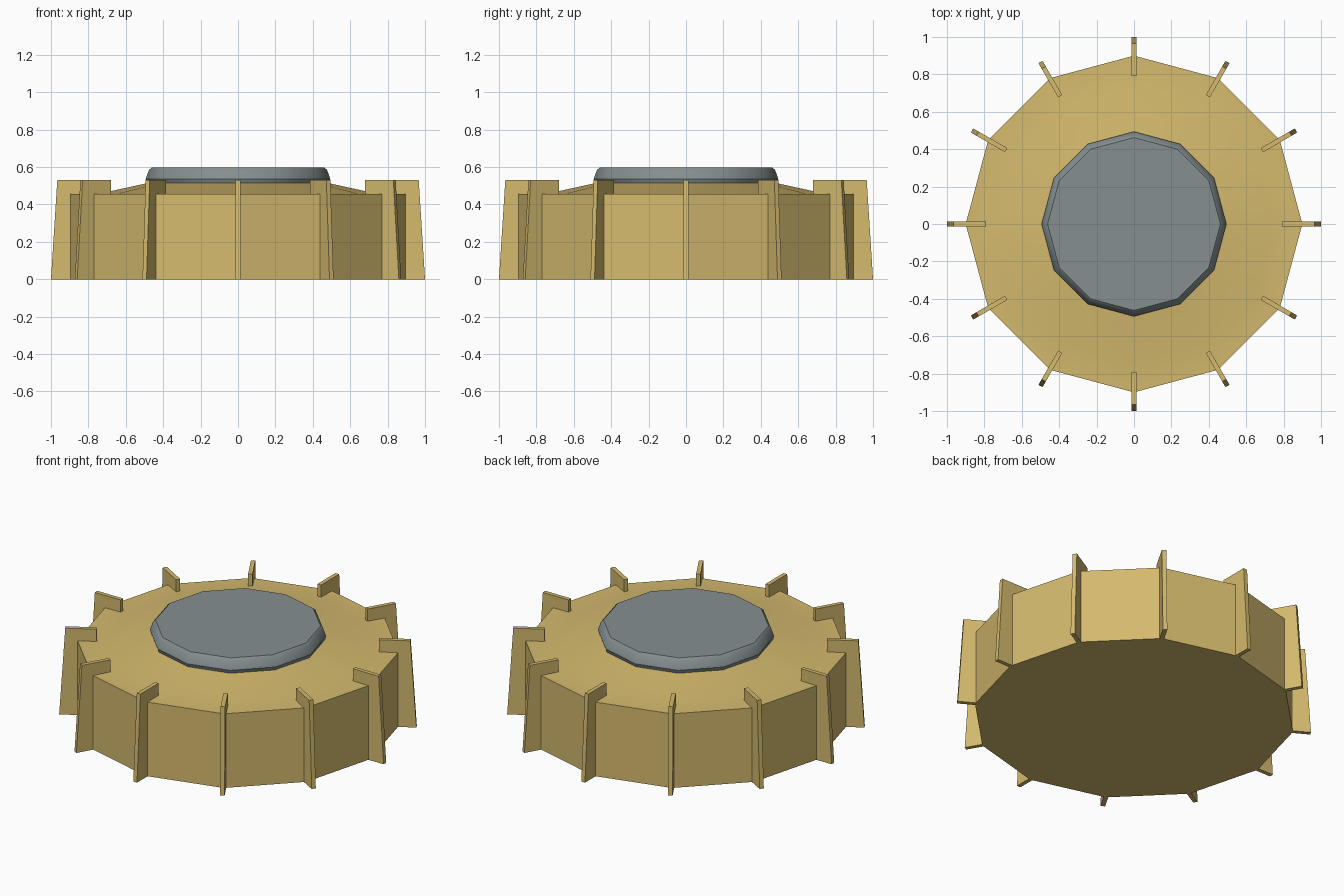
import bpy
import bmesh
from math import cos, sin, tau, radians

cube = bpy.data.objects.get("Cube")
if cube:
    bpy.data.objects.remove(cube, do_unlink=True)

SIDES = 12


def make_material(name, rgb):
    mat = bpy.data.materials.new(name)
    mat.use_nodes = True
    mat.diffuse_color = (*rgb, 1)
    bsdf = mat.node_tree.nodes["Principled BSDF"]
    bsdf.inputs["Base Color"].default_value = (*rgb, 1)
    bsdf.inputs["Roughness"].default_value = 0.8
    return mat


def finish(name, bm, mat):
    bmesh.ops.recalc_face_normals(bm, faces=bm.faces)
    mesh = bpy.data.meshes.new(name)
    bm.to_mesh(mesh)
    bm.free()
    mesh.materials.append(mat)
    obj = bpy.data.objects.new(name, mesh)
    bpy.context.collection.objects.link(obj)
    return obj


def smooth(obj, angle):
    bpy.ops.object.select_all(action="DESELECT")
    obj.select_set(True)
    bpy.context.view_layer.objects.active = obj
    bpy.ops.object.shade_smooth_by_angle(angle=radians(angle))


def lathe(name, profile, mat):
    """Stack twelve-sided rings of (radius, height) and cap both ends."""
    bm = bmesh.new()
    rings = [[bm.verts.new((r * cos(tau * i / SIDES), r * sin(tau * i / SIDES), z))
              for i in range(SIDES)] for r, z in profile]
    for low, high in zip(rings, rings[1:]):
        for i in range(SIDES):
            j = (i + 1) % SIDES
            bm.faces.new((low[i], low[j], high[j], high[i]))
    bm.faces.new(rings[0])
    bm.faces.new(rings[-1])
    return finish(name, bm, mat)


def make_fin(name, angle, mat):
    """Extrude the fin's side outline and turn it to its place."""
    outline = [(0.79, 0), (1.0, 0), (0.966, 0.532), (0.79, 0.532)]
    half = 0.0125
    bm = bmesh.new()
    face = bm.faces.new([bm.verts.new((x, -half, z)) for x, z in outline])
    side = bmesh.ops.extrude_face_region(bm, geom=[face])["geom"]
    moved = [v for v in side if isinstance(v, bmesh.types.BMVert)]
    bmesh.ops.translate(bm, verts=moved, vec=(0, 2 * half, 0))
    fin = finish(name, bm, mat)
    fin.rotation_euler.z = angle
    return fin


gold = make_material("dull gold", (0.66, 0.49, 0.155))
gray = make_material("slate gray", (0.235, 0.275, 0.28))

# Drum with a gently rising roof
body = lathe("drum_body", [(0.9, 0), (0.9, 0.456), (0.74, 0.458), (0.48, 0.515)], gold)
smooth(body, 25)

# Raised lid with a bevelled rim
lid = lathe("lid", [(0.485, 0.51), (0.494, 0.535), (0.476, 0.585), (0.462, 0.597)], gray)
smooth(lid, 35)

# Buttress fins, one on each corner
for i in range(SIDES):
    make_fin(f"fin_{i + 1}", tau * i / SIDES, gold)
